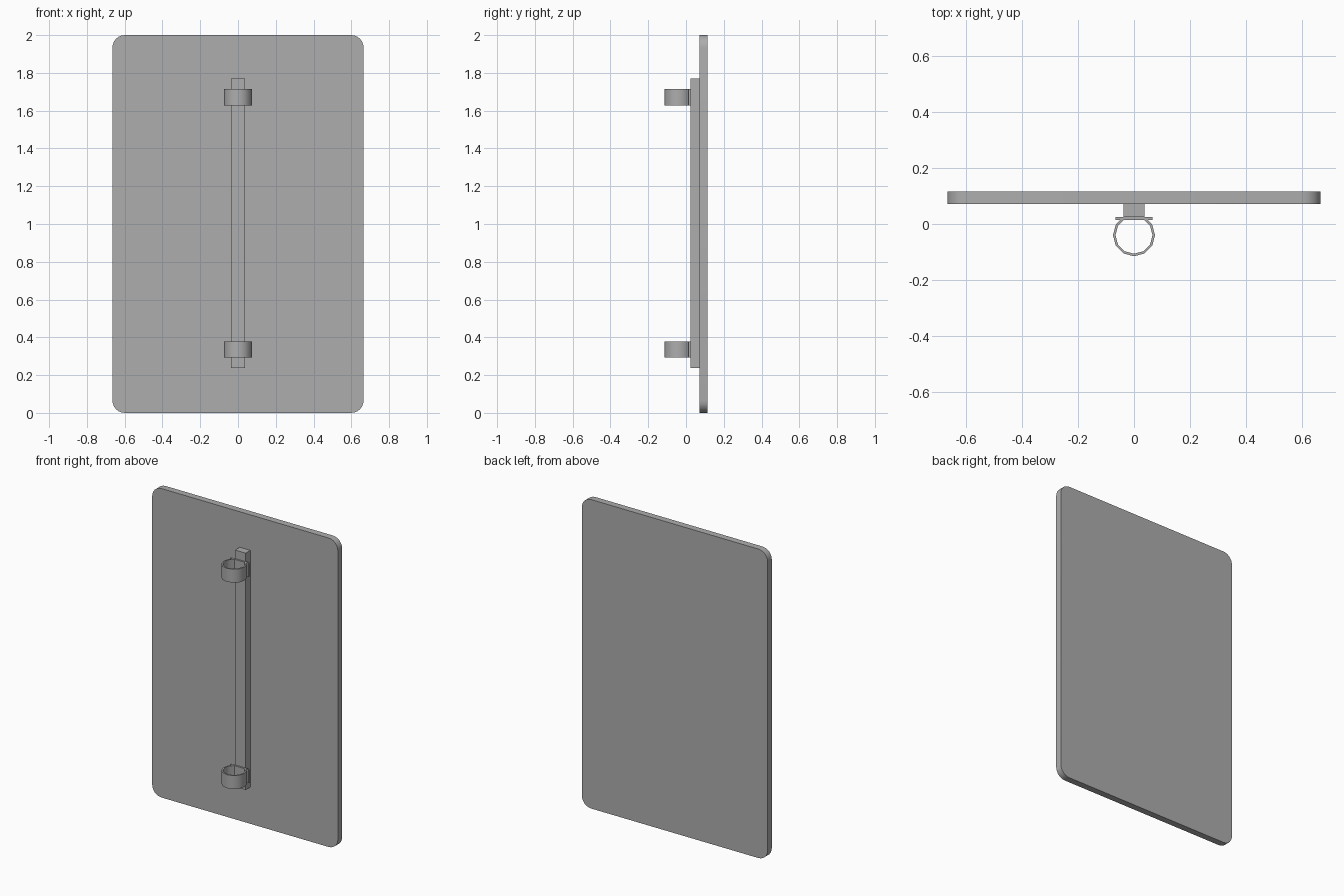
import bpy, bmesh, math
from mathutils import Vector

if "Cube" in bpy.data.objects:
    bpy.data.objects.remove(bpy.data.objects["Cube"])

grey = bpy.data.materials.new("plain grey")
grey.diffuse_color = (0.42, 0.42, 0.42, 1)
grey.use_nodes = True
grey.node_tree.nodes["Principled BSDF"].inputs["Base Color"].default_value = grey.diffuse_color


def finish(name, bm, smooth=False):
    bmesh.ops.recalc_face_normals(bm, faces=bm.faces)
    me = bpy.data.meshes.new(name)
    bm.to_mesh(me)
    bm.free()
    me.materials.append(grey)
    ob = bpy.data.objects.new(name, me)
    bpy.context.collection.objects.link(ob)
    if smooth:
        bpy.ops.object.select_all(action='DESELECT')
        ob.select_set(True)
        bpy.context.view_layer.objects.active = ob
        bpy.ops.object.shade_smooth_by_angle(angle=math.radians(35))
    return ob


def prism(name, outline, offset, smooth=False):
    bm = bmesh.new()
    face = bm.faces.new([bm.verts.new(p) for p in outline])
    ext = bmesh.ops.extrude_face_region(bm, geom=[face], use_keep_orig=True)
    moved = [v for v in ext["geom"] if isinstance(v, bmesh.types.BMVert)]
    bmesh.ops.translate(bm, verts=moved, vec=Vector(offset))
    return finish(name, bm, smooth)


def box(name, x, y0, y1, z0, z1):
    outline = [(-x, y0, z0), (x, y0, z0), (x, y1, z0), (-x, y1, z0)]
    return prism(name, outline, (0, 0, z1 - z0))


# Sign panel with rounded corners
W, R, STEPS = 0.665, 0.066, 6
outline = []
for i, (sx, sz) in enumerate([(1, 1), (-1, 1), (-1, -1), (1, -1)]):
    for s in range(STEPS + 1):
        a = math.radians(90 * i + 90 * s / STEPS)
        outline.append((sx * (W - R) + R * math.cos(a), 0.072,
                        1 + sz * (1 - R) + R * math.sin(a)))
prism("sign_panel", outline, (0, 0.043, 0), True)

# Vertical mounting rail on the front of the panel
box("mounting_rail", 0.038, 0.025, 0.072, 0.237, 1.77)

# Pole clamps: open twelve-sided band and a flat plate against the rail
CY, RO, RI = -0.040, 0.075, 0.066
for label, z0 in (("lower", 0.292), ("upper", 1.628)):
    angles = [math.radians(120 + 30 * k) for k in range(11)]
    outer = [(RO * math.cos(a), CY + RO * math.sin(a), z0) for a in angles]
    inner = [(RI * math.cos(a), CY + RI * math.sin(a), z0) for a in angles]
    prism(label + "_clamp_band", outer + inner[::-1], (0, 0, 0.087), True)
    box(label + "_clamp_plate", 0.066, 0.014, 0.0255, z0, z0 + 0.087)
